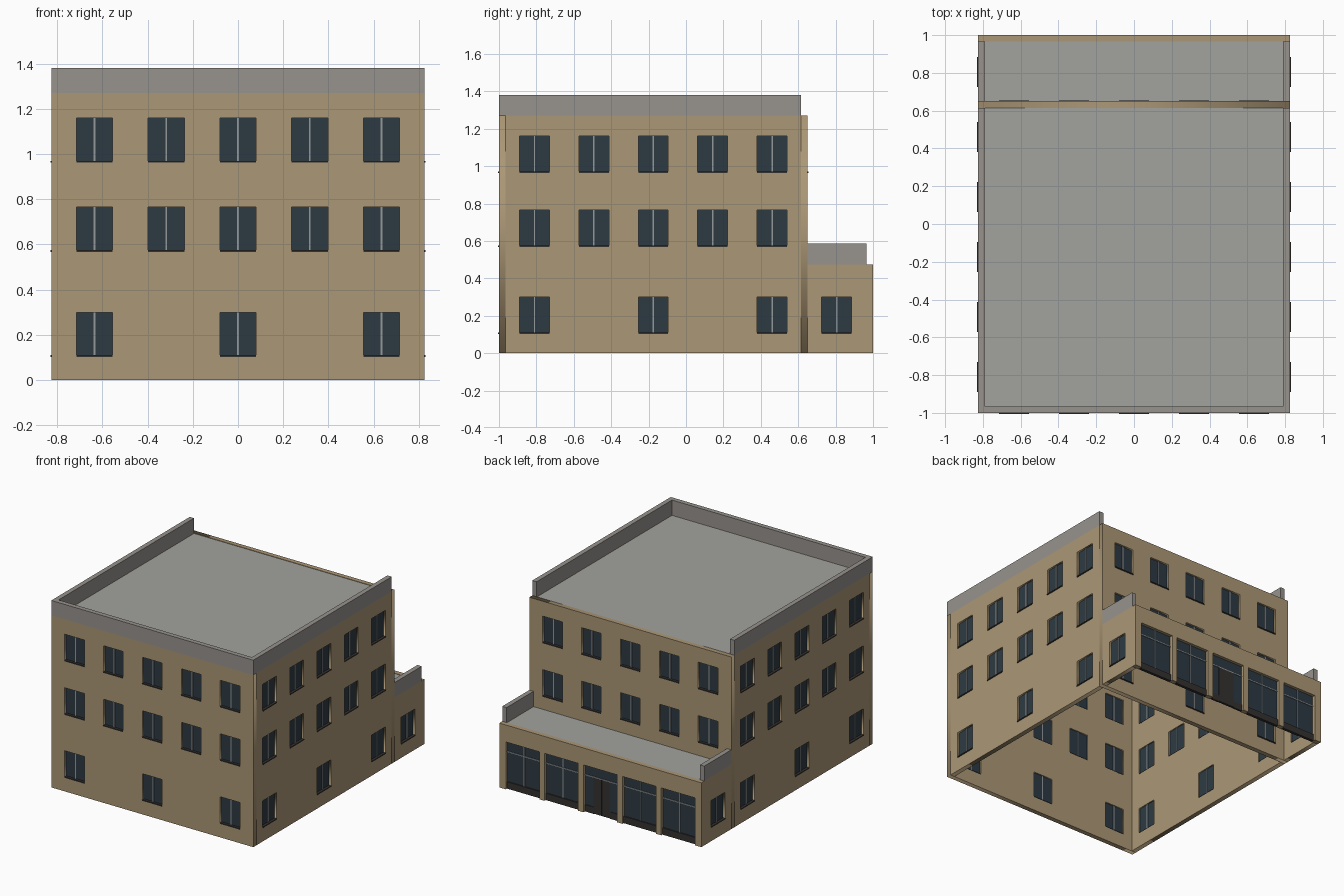
import bpy, math
from mathutils import Matrix, Vector

if "Cube" in bpy.data.objects:
    bpy.data.objects.remove(bpy.data.objects["Cube"])

HX, Y0, YM, Y1 = 0.825, -1.0, 0.65, 1.0      # half width, front, main back, annex back
ZM, ZP, ZA, ZAP = 1.27, 1.38, 0.475, 0.585   # wall and parapet heights
T = 0.035                                    # wall thickness
COLS = [-0.635, -0.3175, 0, 0.3175, 0.635]
ROWS = [(0.105, 0.3), (0.57, 0.765), (0.965, 1.16)]
WW = 0.16


def mat(name, c):
    m = bpy.data.materials.new(name)
    m.diffuse_color = (*c, 1)
    m.use_nodes = True
    m.node_tree.nodes["Principled BSDF"].inputs["Base Color"].default_value = m.diffuse_color
    return m


TAN = mat("tan_wall", (0.41, 0.31, 0.18))
GREY = mat("parapet_grey", (0.31, 0.29, 0.27))
ROOF = mat("roof_grey", (0.36, 0.37, 0.34))
GLASS = mat("dark_glass", (0.026, 0.042, 0.055))
METAL = mat("light_metal", (0.30, 0.32, 0.33))
DARK = mat("dark_panel", (0.035, 0.032, 0.03))


def add_mesh(name, verts, faces, m, M=Matrix()):
    me = bpy.data.meshes.new(name)
    me.from_pydata([M @ Vector(v) for v in verts], [], faces)
    me.materials.append(m)
    o = bpy.data.objects.new(name, me)
    bpy.context.collection.objects.link(o)
    return o


def box(name, x, y, z, m, M=Matrix()):
    v = [(a, b, c) for a in x for b in y for c in z]
    f = [(0, 1, 3, 2), (4, 6, 7, 5), (0, 4, 5, 1), (2, 3, 7, 6), (0, 2, 6, 4), (1, 5, 7, 3)]
    return add_mesh(name, v, f, m, M)


def frame(angle, origin):
    # local x runs along the wall, local z up, local -y points outwards
    return Matrix.Translation(origin) @ Matrix.Rotation(angle, 4, 'Z')


def wall(name, u, top, holes, M):
    # filled 2D outline with rectangular holes, extruded to wall thickness
    cu = bpy.data.curves.new(name, 'CURVE')
    cu.dimensions, cu.fill_mode, cu.extrude = '2D', 'BOTH', T / 2
    for a, b, c, d in [(u[0], u[1], 0, top)] + holes:
        s = cu.splines.new('POLY')
        s.points.add(3)
        for p, q in zip(s.points, [(a, c), (b, c), (b, d), (a, d)]):
            p.co = (*q, 0, 1)
        s.use_cyclic_u = True
    tmp = bpy.data.objects.new(name + "_outline", cu)
    bpy.context.collection.objects.link(tmp)
    bpy.context.view_layer.update()
    me = bpy.data.meshes.new_from_object(tmp.evaluated_get(bpy.context.evaluated_depsgraph_get()))
    bpy.data.objects.remove(tmp)
    me.transform(M @ Matrix.Translation((0, T / 2, 0)) @ Matrix.Rotation(math.pi / 2, 4, 'X'))
    me.materials.clear()
    me.materials.append(TAN)
    o = bpy.data.objects.new(name, me)
    bpy.context.collection.objects.link(o)


def window(name, a, b, c, d, M):
    mid = (a + b) / 2
    box(name + "_glass", (a, b), (0.014, 0.026), (c, d), GLASS, M)
    box(name + "_mullion", (mid - .004, mid + .004), (0.009, 0.03), (c, d), METAL, M)
    box(name + "_sill", (a, b), (-0.005, T), (c - .003, c + .005), DARK, M)


def windowed_wall(name, u, top, spots, M):
    holes = [(x - WW / 2, x + WW / 2, *ROWS[r]) for x, r in spots]
    wall(name, u, top, holes, M)
    for i, h in enumerate(holes):
        window(f"{name}_window_{i}", *h, M)


# Main block walls: ground floor has only every second window
spots = [(x, r) for r in range(3) for i, x in enumerate(COLS) if r or i % 2 == 0]
yc = (Y0 + YM) / 2
half = (YM - Y0) / 2 - T
windowed_wall("front_wall", (-HX, HX), ZM, spots, frame(0, (0, Y0, 0)))
windowed_wall("back_wall", (-HX, HX), ZM, spots, frame(math.pi, (0, YM, 0)))
for side, s in (("right", 1), ("left", -1)):
    windowed_wall(side + "_wall", (-half, half), ZM, spots, frame(s * math.pi / 2, (s * HX, yc, 0)))
    # Annex side wall
    ya = 0.805
    u = sorted((s * (YM - ya), s * (Y1 - T - ya)))
    windowed_wall(side + "_annex_wall", u, ZA, [(0, 0)], frame(s * math.pi / 2, (s * HX, ya, 0)))
    # Side parapets
    xs = sorted((s * HX, s * (HX - T)))
    box(side + "_parapet", xs, (Y0 + T, YM - T), (ZM, ZP), GREY)
    box(side + "_annex_parapet", xs, (YM, Y1 - T), (ZA, ZAP), GREY)
box("front_parapet", (-HX, HX), (Y0, Y0 + T), (ZM, ZP), GREY)

# Roofs
box("main_roof", (-HX + T, HX - T), (Y0 + T, YM - T), (ZM - .02, ZM - .003), ROOF)
box("annex_roof", (-HX + T, HX - T), (YM, Y1 - T), (ZA - .02, ZA - .003), ROOF)

# Shopfront on the annex back: lintel, pillars and five glazed bays
S = frame(math.pi, (0, Y1, 0))
BT, BW = 0.35, 0.137
box("shop_lintel", (-HX, HX), (0, T), (BT, ZA), TAN, S)
edges = [-HX] + [e for x in COLS for e in (x - BW, x + BW)] + [HX]
for i in range(0, len(edges), 2):
    box(f"shop_pillar_{i // 2}", (edges[i], edges[i + 1]), (0, T), (0, BT), TAN, S)
for i, x in enumerate(COLS):
    a, b = x - BW, x + BW
    n = f"shop_bay_{i}"
    door = i == 2
    base = 0.0 if door else 0.05
    box(n + "_glass", (a, b), (0.022, 0.03), (base, BT), GLASS, S)
    box(n + "_transom", (a, b), (0.017, 0.032), (0.268, 0.275), METAL, S)
    if door:
        for k, e in enumerate((a, b - .07)):
            box(f"{n}_side_panel_{k}", (e, e + .07), (0.018, 0.032), (0, 0.05), DARK, S)
        for k, e in enumerate((x - .066, x + .001)):
            box(f"door_leaf_{k}", (e, e + .065), (0.017, 0.032), (0.003, 0.268), DARK, S)
    else:
        box(n + "_base", (a, b), (0.014, T), (0, base), DARK, S)
        box(n + "_mullion", (x - .003, x + .003), (0.018, 0.032), (base, BT), METAL, S)
